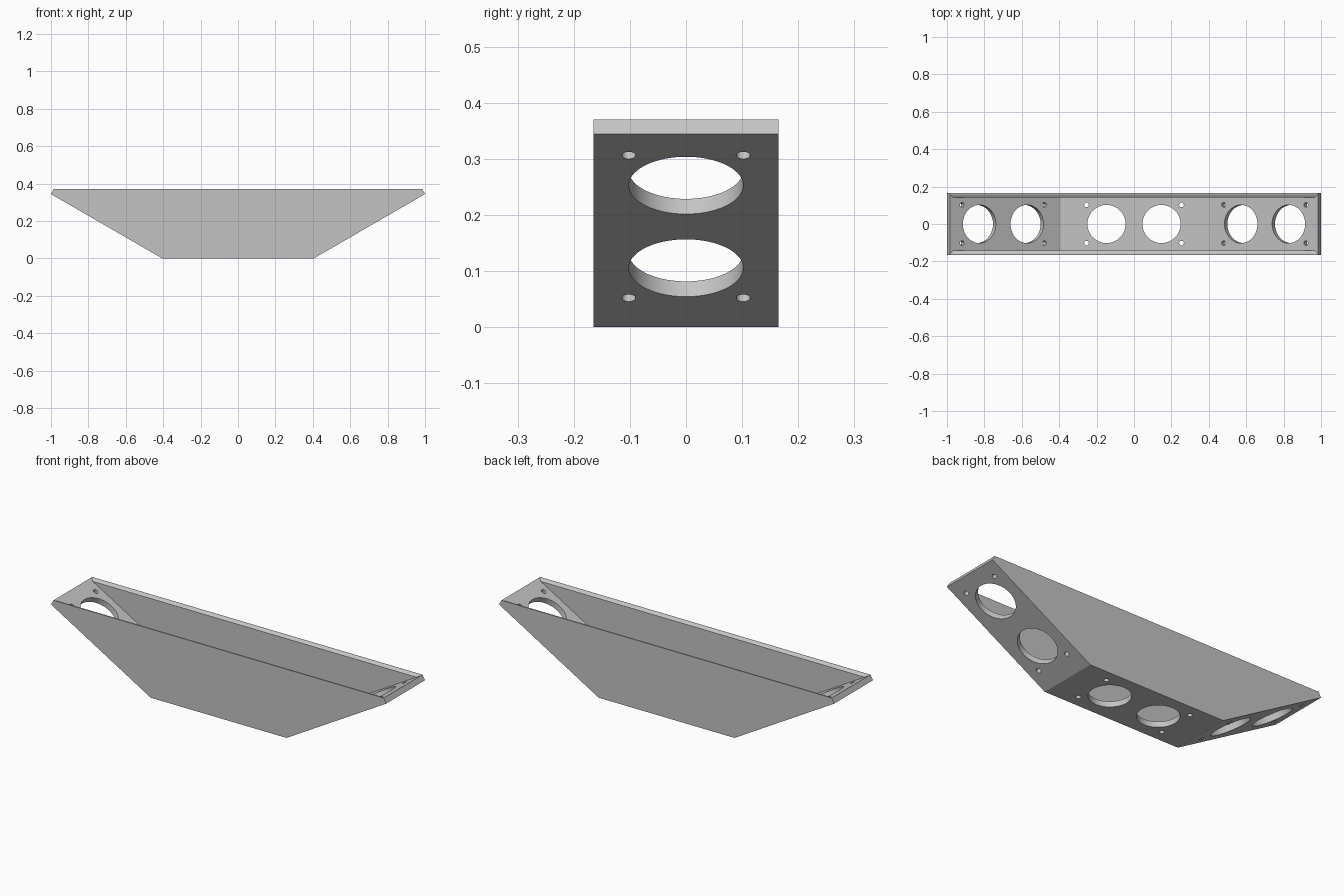
import bpy
import bmesh
from math import radians, sin, cos
from mathutils import Matrix

cube = bpy.data.objects.get("Cube")
if cube:
    bpy.data.objects.remove(cube, do_unlink=True)

SLOPE = radians(30)
BASE_X = 0.405
HALF_Y = 0.165

grey = bpy.data.materials.new("plain grey")
grey.use_nodes = True
colour = (0.55, 0.55, 0.55, 1)
grey.diffuse_color = colour
grey.node_tree.nodes["Principled BSDF"].inputs["Base Color"].default_value = colour


def finish(name, bm):
    """Turn a bmesh into a linked grey object."""
    bmesh.ops.recalc_face_normals(bm, faces=bm.faces)
    mesh = bpy.data.meshes.new(name)
    bm.to_mesh(mesh)
    bm.free()
    mesh.materials.append(grey)
    obj = bpy.data.objects.new(name, mesh)
    bpy.context.collection.objects.link(obj)
    return obj


def loft(name, levels):
    """Stack rectangles given as (half x, half y, z) into a closed solid."""
    bm = bmesh.new()
    rings = [[bm.verts.new((sx * x, sy * y, z))
              for sx, sy in ((-1, -1), (1, -1), (1, 1), (-1, 1))]
             for x, y, z in levels]
    for low, high in zip(rings, rings[1:]):
        for i in range(4):
            j = (i + 1) % 4
            bm.faces.new((low[i], low[j], high[j], high[i]))
    bm.faces.new(rings[0])
    bm.faces.new(rings[-1])
    return finish(name, bm)


def cavity_level(half_y, z):
    """Rectangle of the cavity, whose ends follow the sloped panels."""
    return (0.394 + (z - 0.03) * cos(SLOPE) / sin(SLOPE), half_y, z)


# Trough body with square-cut sloping ends
body = loft("trough_body", [(BASE_X, HALF_Y, 0),
                            (1.0, HALF_Y, 0.344),
                            (0.985, HALF_Y, 0.37)])

# Cavity, flared at the rim to leave a bevel on the side walls
cavity = loft("cavity_cutter", [cavity_level(0.142, 0.03),
                                cavity_level(0.142, 0.36),
                                cavity_level(0.158, 0.37),
                                cavity_level(0.158, 0.40)])

# Two round openings and four screw holes through each panel
middle = 0.358
panels = [Matrix.Identity(4)]
for side in (1, -1):
    place = Matrix.Translation((side * (BASE_X + middle * cos(SLOPE)), 0,
                                middle * sin(SLOPE)))
    panels.append(place @ Matrix.Rotation(-side * SLOPE, 4, "Y"))

bm = bmesh.new()
for panel in panels:
    holes = [(sx * 0.147, 0, 0.102, 72) for sx in (-1, 1)]
    holes += [(sx * 0.254, sy * 0.102, 0.0125, 24)
              for sx in (-1, 1) for sy in (-1, 1)]
    for x, y, radius, sides in holes:
        bmesh.ops.create_cone(bm, cap_ends=True, segments=sides,
                              radius1=radius, radius2=radius, depth=0.1,
                              matrix=panel @ Matrix.Translation((x, y, 0)))
hole_cutter = finish("hole_cutter", bm)

# Cut the cavity and holes, then drop the cutters
bpy.ops.object.select_all(action="DESELECT")
bpy.context.view_layer.objects.active = body
body.select_set(True)
for cutter in (cavity, hole_cutter):
    cutter.hide_render = True
    cut = body.modifiers.new(cutter.name, "BOOLEAN")
    cut.operation = "DIFFERENCE"
    cut.solver = "EXACT"
    cut.object = cutter
    bpy.ops.object.modifier_apply(modifier=cut.name)
    bpy.data.objects.remove(cutter, do_unlink=True)

# Smooth hole walls, sharp panel edges
bpy.ops.object.shade_smooth_by_angle(angle=radians(25))
